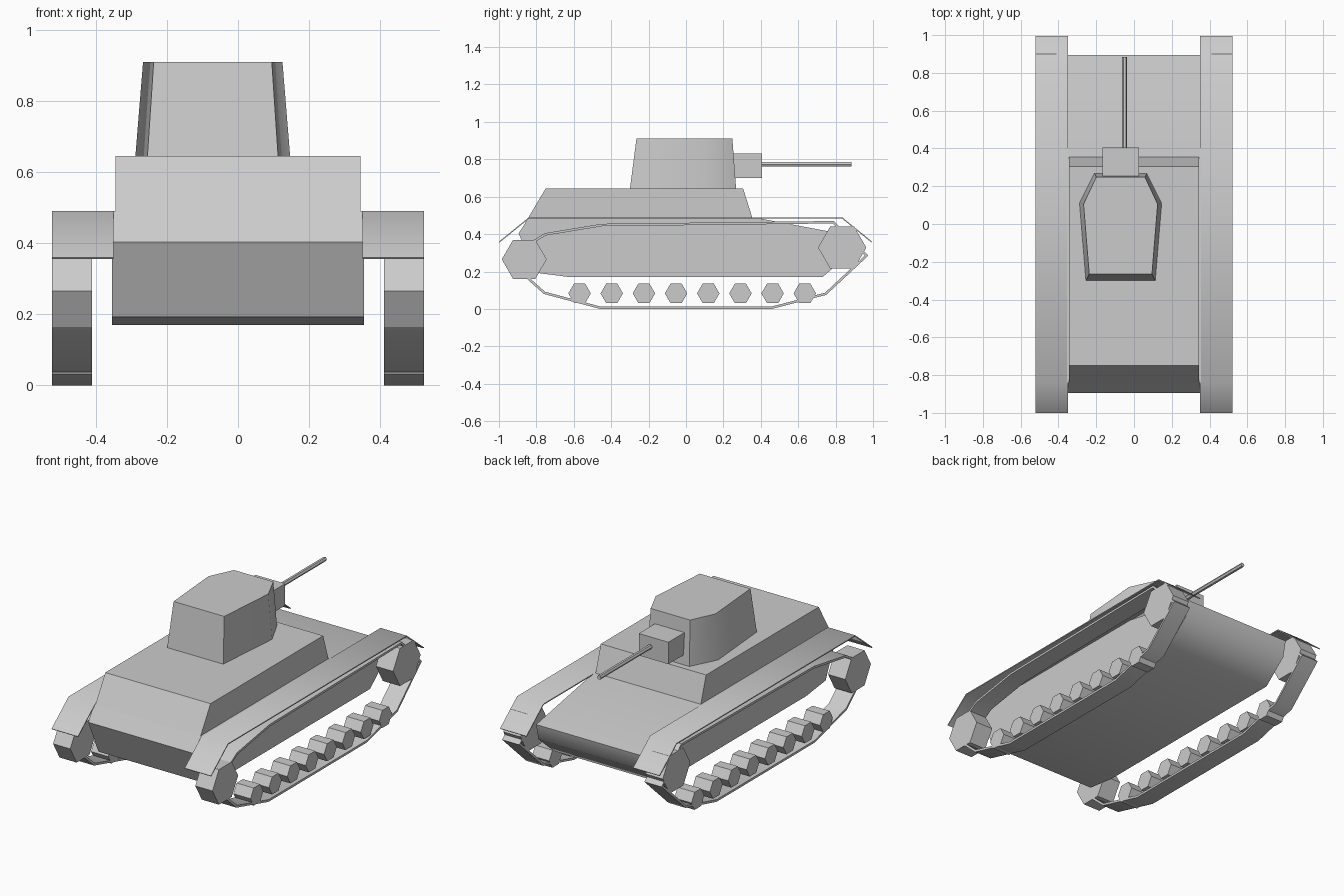
import bpy, bmesh, math

old = bpy.data.objects.get("Cube")
if old:
    bpy.data.objects.remove(old, do_unlink=True)

grey = bpy.data.materials.new("plain_grey")
grey.use_nodes = True
COLOUR = (0.6, 0.6, 0.6, 1)
grey.diffuse_color = COLOUR
grey.node_tree.nodes["Principled BSDF"].inputs["Base Color"].default_value = COLOUR


def finish(name, bm, thickness=0):
    """Turn a bmesh into a shaded object, optionally thickened inward."""
    if not thickness:
        bmesh.ops.recalc_face_normals(bm, faces=bm.faces)
    mesh = bpy.data.meshes.new(name)
    bm.to_mesh(mesh)
    bm.free()
    mesh.materials.append(grey)
    obj = bpy.data.objects.new(name, mesh)
    bpy.context.collection.objects.link(obj)
    bpy.ops.object.select_all(action='DESELECT')
    obj.select_set(True)
    bpy.context.view_layer.objects.active = obj
    if thickness:
        mod = obj.modifiers.new("Thickness", 'SOLIDIFY')
        mod.thickness = thickness
        mod.offset = -1
        mod.use_even_offset = True
        bpy.ops.object.modifier_apply(modifier=mod.name)
    bpy.ops.object.shade_smooth_by_angle(angle=math.radians(45))
    return obj


def loft(name, ring_a, ring_b):
    """Closed solid between two matching rings of points."""
    bm = bmesh.new()
    a = [bm.verts.new(p) for p in ring_a]
    b = [bm.verts.new(p) for p in ring_b]
    bm.faces.new(a)
    bm.faces.new(b)
    for i in range(len(a)):
        j = (i + 1) % len(a)
        bm.faces.new((a[i], a[j], b[j], b[i]))
    return finish(name, bm)


def prism(name, profile, x0, x1):
    """Side profile (y, z) extruded across x."""
    return loft(name, [(x0, y, z) for y, z in profile], [(x1, y, z) for y, z in profile])


def band(name, path, x0, x1, thickness, closed=False):
    """Thin plate following a (y, z) path, outer face on the path."""
    bm = bmesh.new()
    a = [bm.verts.new((x0, y, z)) for y, z in path]
    b = [bm.verts.new((x1, y, z)) for y, z in path]
    n = len(path)
    for i in range(n if closed else n - 1):
        j = (i + 1) % n
        bm.faces.new((a[i], a[j], b[j], b[i]))
    return finish(name, bm, thickness)


def hexagon(y, z, r):
    return [(y + r * math.cos(i * math.pi / 3), z + r * math.sin(i * math.pi / 3))
            for i in range(6)]


# Hull and superstructure
prism("hull", [(-0.895, 0.403), (-0.84, 0.49), (0.36, 0.49), (0.896, 0.39),
               (0.875, 0.295), (0.73, 0.17), (-0.62, 0.17), (-0.80, 0.193)], -0.355, 0.355)
prism("superstructure", [(-0.843, 0.488), (-0.75, 0.645), (0.305, 0.645), (0.357, 0.48)],
      -0.345, 0.345)

# Turret, offset to one side and tapering upward
TURRET_X = -0.071
half_bottom = [(0.184, -0.30), (0.218, 0.11), (0.139, 0.268)]
half_top = [(0.166, -0.265), (0.196, 0.105), (0.129, 0.248)]


def turret_ring(half, z):
    right = [(TURRET_X + x, y, z) for x, y in half]
    left = [(TURRET_X - x, y, z) for x, y in reversed(half)]
    return right + left


loft("turret", turret_ring(half_bottom, 0.64), turret_ring(half_top, 0.91))

# Gun mantlet and barrel
prism("gun_mantlet", [(0.24, 0.70), (0.405, 0.70), (0.405, 0.83), (0.24, 0.83)], -0.168, 0.026)
BARREL = [(0.013 * math.cos(i * math.pi / 3) - 0.05, 0.013 * math.sin(i * math.pi / 3) + 0.773)
          for i in range(6)]
loft("gun_barrel", [(x, 0.40, z) for x, z in BARREL], [(x, 0.885, z) for x, z in BARREL])

# Running gear on both sides
FENDER = [(0.995, 0.36), (0.835, 0.49), (-0.84, 0.49), (-1.0, 0.36)]
TRACK = [(-0.46, 0.0), (0.46, 0.0), (0.75, 0.075), (0.975, 0.285), (0.79, 0.47),
         (-0.45, 0.455), (-0.755, 0.405), (-0.98, 0.265), (-0.85, 0.16), (-0.76, 0.08)]
for side, s in (("left", 1), ("right", -1)):
    inner, outer = 0.41 * s, 0.5225 * s
    lo, hi = sorted((inner, outer))
    band(side + "_fender", FENDER, *sorted((0.35 * s, outer)), 0.006)
    band(side + "_track", TRACK, lo, hi, 0.013, closed=True)
    prism(side + "_front_sprocket", hexagon(-0.865, 0.265, 0.12), lo, hi)
    prism(side + "_rear_sprocket", hexagon(0.835, 0.328, 0.129), lo, hi)
    for i in range(8):
        prism(f"{side}_road_wheel_{i + 1}", hexagon(-0.569 + 0.172 * i, 0.083, 0.06), lo, hi)
